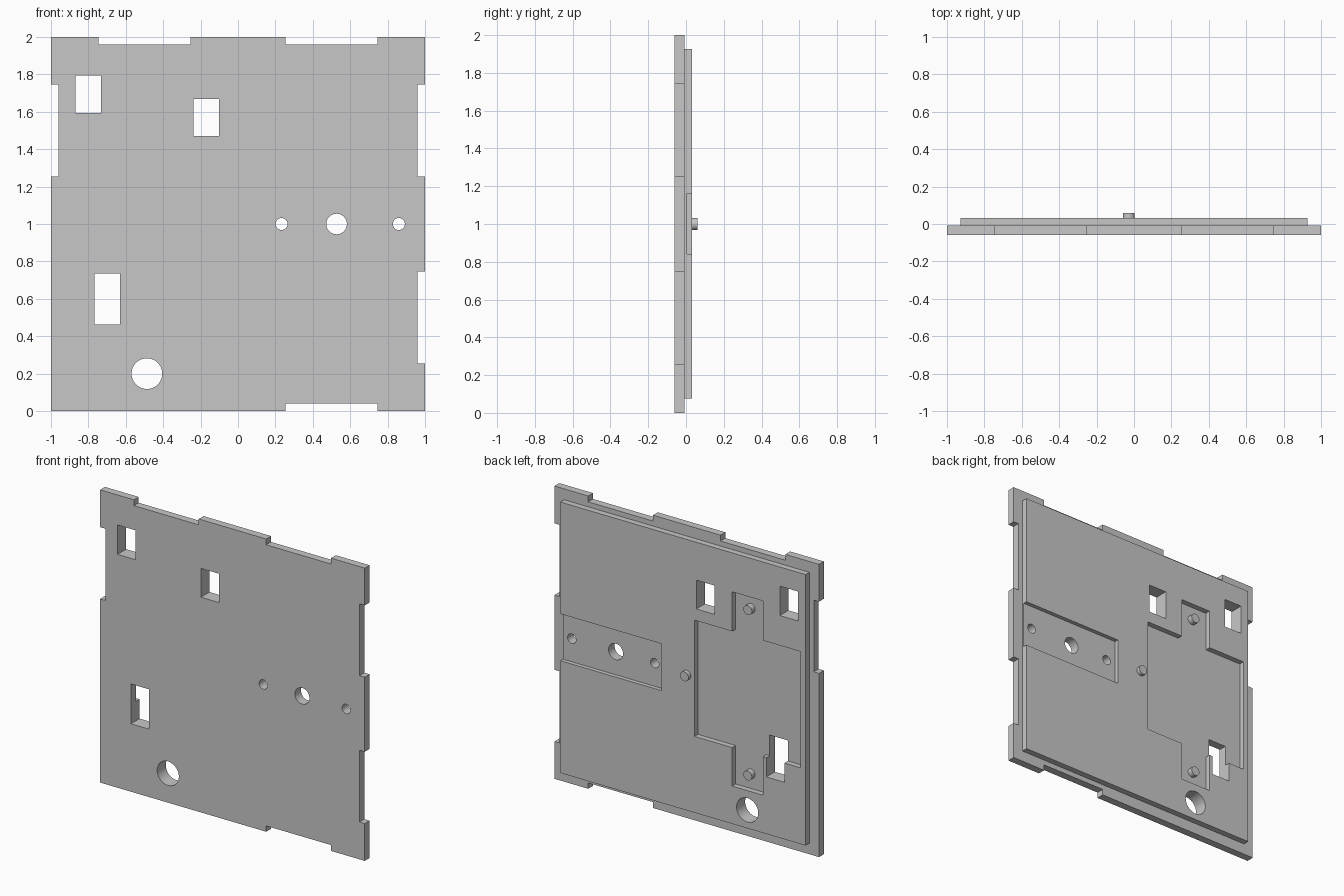
import bpy
import math

old = bpy.data.objects.get("Cube")
if old:
    bpy.data.objects.remove(old, do_unlink=True)

GREY = (0.575, 0.575, 0.575, 1.0)
mat = bpy.data.materials.new("plain light grey")
mat.use_nodes = True
mat.diffuse_color = GREY
mat.node_tree.nodes["Principled BSDF"].inputs["Base Color"].default_value = GREY

# Depth levels from front face to peg tip
FRONT, STEP, BACK, TIP = -0.06, -0.008, 0.033, 0.06
RECESS_FLOOR, SLOT_FLOOR = -0.004, 0.005
FAR = 0.2


def box(name, x0, x1, z0, z1, y0, y1):
    bpy.ops.mesh.primitive_cube_add(
        size=1, location=((x0 + x1) / 2, (y0 + y1) / 2, (z0 + z1) / 2))
    ob = bpy.context.object
    ob.name = name
    ob.scale = (x1 - x0, y1 - y0, z1 - z0)
    bpy.ops.object.transform_apply(location=True, rotation=False, scale=True)
    ob.data.materials.append(mat)
    return ob


def rod(name, x, z, radius, y0, y1):
    bpy.ops.mesh.primitive_cylinder_add(
        vertices=48, radius=radius, depth=y1 - y0,
        location=(x, (y0 + y1) / 2, z), rotation=(math.pi / 2, 0, 0))
    ob = bpy.context.object
    ob.name = name
    bpy.ops.object.transform_apply(location=True, rotation=True, scale=True)
    ob.data.materials.append(mat)
    return ob


def combine(target, tool, operation):
    mod = target.modifiers.new("combine", "BOOLEAN")
    mod.operation = operation
    mod.solver = "EXACT"
    mod.object = tool
    bpy.context.view_layer.objects.active = target
    bpy.ops.object.modifier_apply(modifier=mod.name)
    bpy.data.objects.remove(tool, do_unlink=True)


def smooth(ob):
    bpy.ops.object.select_all(action="DESELECT")
    ob.select_set(True)
    bpy.context.view_layer.objects.active = ob
    bpy.ops.object.shade_smooth_by_angle(angle=math.radians(30))


# Front plate with a raised inner panel on its back
panel = box("wall_panel", -1, 1, 0, 2, FRONT, STEP)
combine(panel, box("inner_panel", -0.927, 0.927, 0.075, 1.926, STEP - 0.02, BACK), "UNION")

# Edge notches for interlocking tabs
A, B, D = 0.255, 0.745, 0.04
notches = [
    (-B, -A, 2 - D, 2 + D), (A, B, 2 - D, 2 + D),    # top
    (A, B, -D, D),                                   # bottom
    (-1 - D, -1 + D, 1 + A, 1 + B),                  # right side
    (1 - D, 1 + D, 1 + A, 1 + B), (1 - D, 1 + D, A, B),  # left side
]
for n in notches:
    combine(panel, box("notch", *n, -FAR, FAR), "DIFFERENCE")

# Stepped recess: a wide body and a taller middle tab
recess = box("recess", -0.888, -0.088, 0.596, 1.39, RECESS_FLOOR, FAR)
combine(recess, box("recess_tab", -0.604, -0.372, 0.333, 1.66, RECESS_FLOOR, FAR), "UNION")
combine(panel, recess, "DIFFERENCE")

# Shallow slot open to the left edge
combine(panel, box("slot", 0.162, 0.96, 0.842, 1.162, SLOT_FLOOR, FAR), "DIFFERENCE")

# Rectangular windows
for w in [(-0.868, -0.732, 1.594, 1.795),
          (-0.238, -0.101, 1.47, 1.667),
          (-0.767, -0.63, 0.464, 0.736)]:
    combine(panel, box("window", *w, -FAR, FAR), "DIFFERENCE")

# Round through holes
for x, z, r in [(0.233, 1, 0.032), (0.527, 1, 0.055), (0.86, 1, 0.032), (-0.487, 0.2, 0.082)]:
    combine(panel, rod("hole", x, z, r, -FAR, FAR), "DIFFERENCE")
smooth(panel)

# Locating pegs
for name, x, z, y0, y1 in [
        ("centre_peg", -0.028, 1.0, BACK, TIP),
        ("upper_peg", -0.488, 1.565, RECESS_FLOOR, BACK - 0.001),
        ("lower_peg", -0.488, 0.435, RECESS_FLOOR, BACK - 0.001)]:
    smooth(rod(name, x, z, 0.032, y0 - 0.002, y1))
